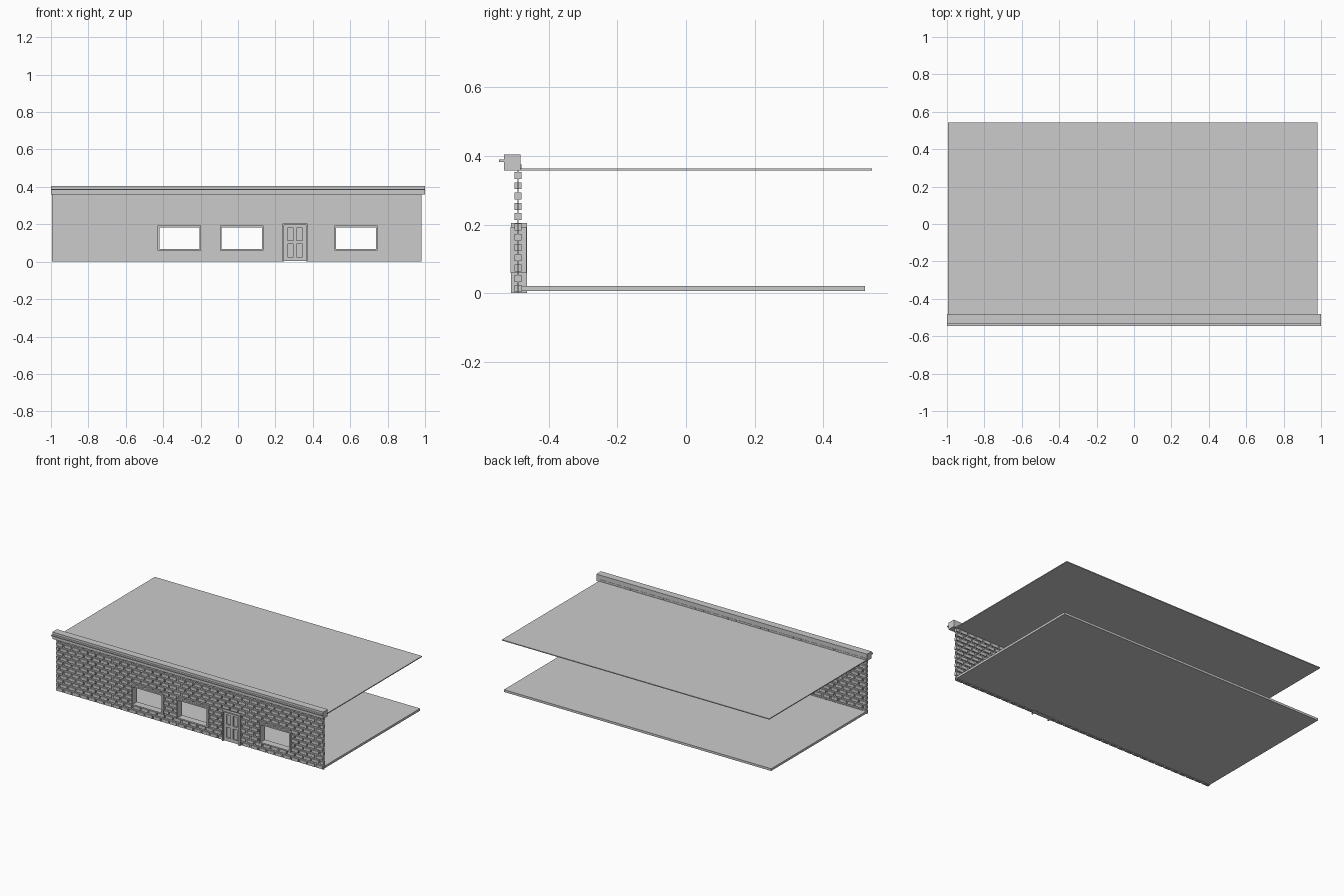
import bpy, bmesh

if "Cube" in bpy.data.objects:
    bpy.data.objects.remove(bpy.data.objects["Cube"])


def add_box(bm, x0, x1, y0, y1, z0, z1):
    v = [bm.verts.new((x, y, z)) for x in (x0, x1) for y in (y0, y1) for z in (z0, z1)]
    for f in ((0, 1, 3, 2), (4, 6, 7, 5), (0, 4, 5, 1), (2, 3, 7, 6), (0, 2, 6, 4), (1, 5, 7, 3)):
        bm.faces.new([v[i] for i in f])


def make(name, boxes):
    bm = bmesh.new()
    for b in boxes:
        add_box(bm, *b)
    bmesh.ops.recalc_face_normals(bm, faces=bm.faces)
    mesh = bpy.data.meshes.new(name)
    bm.to_mesh(mesh)
    bm.free()
    ob = bpy.data.objects.new(name, mesh)
    bpy.context.collection.objects.link(ob)
    return ob


def cut(rects, hole):
    """Remove a rectangular hole (x0, x1, z0, z1) from a list of rectangles."""
    out = []
    a0, a1, c0, c1 = hole
    for x0, x1, z0, z1 in rects:
        if x1 <= a0 or x0 >= a1 or z1 <= c0 or z0 >= c1:
            out.append((x0, x1, z0, z1))
            continue
        l, r = max(x0, a0), min(x1, a1)
        parts = [(x0, l, z0, z1), (r, x1, z0, z1), (l, r, z0, c0), (l, r, c1, z1)]
        out += [p for p in parts if p[1] - p[0] > 0.002 and p[3] - p[2] > 0.002]
    return out


def frame(x0, x1, z0, z1, y0, y1, t, sill=True):
    bars = [(x0, x0 + t, y0, y1, z0, z1), (x1 - t, x1, y0, y1, z0, z1),
            (x0 + t, x1 - t, y0, y1, z1 - t, z1)]
    if sill:
        bars.append((x0 + t, x1 - t, y0, y1, z0, z0 + t))
    return bars


LEFT, RIGHT, TOP = -0.995, 0.98, 0.375
windows = [(-0.43, -0.197, 0.059, 0.193), (-0.096, 0.136, 0.059, 0.193), (0.516, 0.746, 0.059, 0.193)]
door = (0.238, 0.371, 0.0, 0.205)
holes = windows + [door]

# Floor and roof slabs
make("floor", [(LEFT, RIGHT, -0.48, 0.522, 0.006, 0.021)])
make("roof", [(LEFT, RIGHT, -0.49, 0.543, 0.357, 0.363)])

# Thin mortar sheet with openings
mortar = [(LEFT, RIGHT, 0.0, TOP)]
for h in holes:
    mortar = cut(mortar, h)
make("mortar", [(r[0], r[1], -0.492, -0.488, r[2], r[3]) for r in mortar])

# Running-bond bricks, showing on both faces of the wall
bricks = []
pitch, length = 0.06, 0.05
for row in range(13):
    z = 0.003 + row * 0.03
    x = LEFT - (pitch / 2 if row % 2 else 0)
    while x < RIGHT:
        x0, x1 = max(x, LEFT), min(x + length, RIGHT)
        if x1 - x0 > 0.004:
            bricks.append((x0, x1, z, min(z + 0.02, TOP)))
        x += pitch
for h in holes:
    bricks = cut(bricks, h)
make("bricks", [(b[0], b[1], -0.5, -0.48, b[2], b[3]) for b in bricks])

# Window frames
for i, (x0, x1, z0, z1) in enumerate(windows):
    make(f"window_frame_{i + 1}", frame(x0, x1, z0, z1, -0.512, -0.465, 0.009))

# Door frame, and four-panel leaf built from stiles and rails
x0, x1, z0, z1 = door
make("door_frame", frame(x0, x1, z0, z1, -0.511, -0.464, 0.008, False))
a, b, top, mid = x0 + 0.008, x1 - 0.008, z1 - 0.008, (x0 + x1) / 2
leaf = [(a, b, -0.491, -0.484, 0.003, top)]
leaf += [(x, x + 0.018, -0.5, -0.475, 0.003, top) for x in (a, mid - 0.009, b - 0.018)]
for x in (a + 0.018, mid + 0.009):
    w = mid - 0.009 - a - 0.018
    leaf += [(x, x + w, -0.5, -0.475, z, z + h) for z, h in ((0.003, 0.022), (0.095, 0.018), (top - 0.018, 0.018))]
make("door", leaf)

# Cornice with its projecting lip
make("cornice", [(-1, 1, -0.531, -0.482, 0.358, 0.404)])
make("cornice_lip", [(-1, 1, -0.545, -0.531, 0.382, 0.389)])
